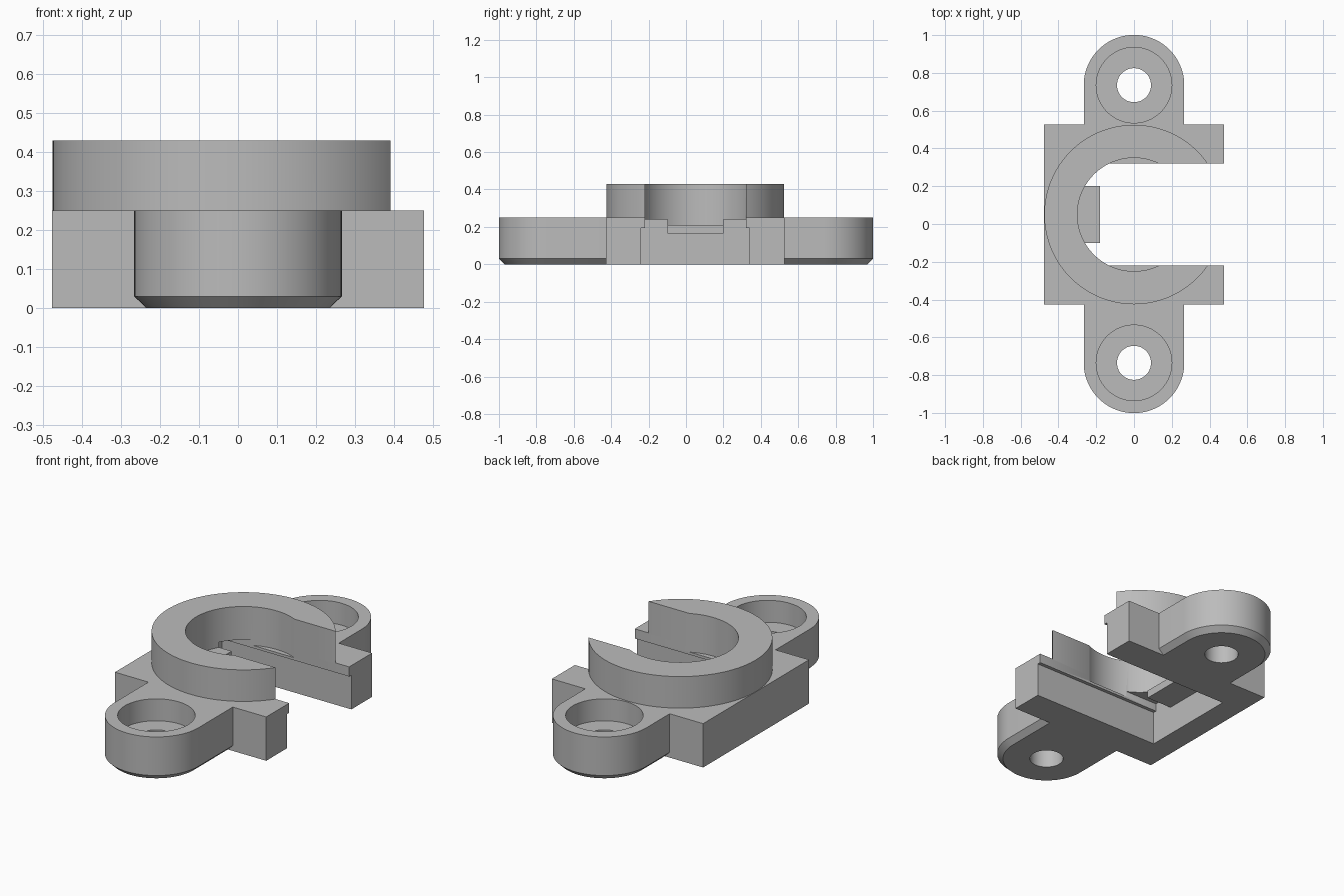
import bpy, bmesh, math

cube = bpy.data.objects.get("Cube")
if cube:
    bpy.data.objects.remove(cube, do_unlink=True)

RING_Y = 0.05      # centre line of ring and slot
LUG_Y = 0.735      # distance of the screw lugs from the middle
TOP = 0.25         # height of the base plate

grey = bpy.data.materials.new("plain_grey")
grey.use_nodes = True
grey.diffuse_color = (0.5, 0.5, 0.5, 1)
grey.node_tree.nodes["Principled BSDF"].inputs["Base Color"].default_value = (0.5, 0.5, 0.5, 1)


def loft(name, outlines):
    """Solid through stacked outlines, given as (z, points) from bottom to top."""
    bm = bmesh.new()
    rows = [[bm.verts.new((x, y, z)) for x, y in pts] for z, pts in outlines]
    n = len(rows[0])
    bm.faces.new(rows[0][::-1])
    bm.faces.new(rows[-1])
    for low, high in zip(rows, rows[1:]):
        for i in range(n):
            j = (i + 1) % n
            bm.faces.new((low[i], low[j], high[j], high[i]))
    bmesh.ops.recalc_face_normals(bm, faces=bm.faces)
    mesh = bpy.data.meshes.new(name)
    bm.to_mesh(mesh)
    bm.free()
    mesh.materials.append(grey)
    obj = bpy.data.objects.new(name, mesh)
    bpy.context.collection.objects.link(obj)
    return obj


def box(name, x0, x1, y0, y1, z0, z1):
    pts = [(x0, y0), (x1, y0), (x1, y1), (x0, y1)]
    return loft(name, [(z0, pts), (z1, pts)])


def cylinder(name, y, r, z0, z1, n=96):
    pts = [(r * math.cos(math.tau * i / n), y + r * math.sin(math.tau * i / n)) for i in range(n)]
    return loft(name, [(z0, pts), (z1, pts)])


def lug_outline(side, r, n=48):
    arc = [(r * math.cos(math.pi * i / n), LUG_Y + r * math.sin(math.pi * i / n)) for i in range(n + 1)]
    inner = 0.45 if side > 0 else 0.38
    pts = arc + [(-r, inner), (r, inner)]
    return [(x, side * y) for x, y in pts]


def combine(target, tool, operation):
    mod = target.modifiers.new(operation.lower(), 'BOOLEAN')
    mod.operation = operation
    mod.solver = 'EXACT'
    mod.object = tool
    bpy.context.view_layer.objects.active = target
    bpy.ops.object.modifier_apply(modifier=mod.name)
    bpy.data.objects.remove(tool, do_unlink=True)


# Base plate with raised ring
bracket = box("clamp_bracket", -0.477, 0.477, RING_Y - 0.477, RING_Y + 0.477, 0, TOP)
combine(bracket, cylinder("ring", RING_Y, 0.475, 0.2, 0.43, 128), 'UNION')

# Screw lugs with a chamfered underside, counterbore and through hole
for side in (1, -1):
    lug = loft("lug", [(0, lug_outline(side, 0.235)), (0.03, lug_outline(side, 0.266)),
                       (TOP, lug_outline(side, 0.266))])
    combine(bracket, lug, 'UNION')
    combine(bracket, cylinder("counterbore", side * LUG_Y, 0.2, 0.125, 0.5), 'DIFFERENCE')
    combine(bracket, cylinder("screw_hole", side * LUG_Y, 0.09, -0.1, 0.5), 'DIFFERENCE')

# Stepped pocket underneath, open towards the left side
combine(bracket, box("wide_slot", -0.34, 0.6, RING_Y - 0.29, RING_Y + 0.29, -0.1, 0.195), 'DIFFERENCE')
combine(bracket, box("narrow_slot", -0.34, 0.6, RING_Y - 0.27, RING_Y + 0.27, -0.2, 0.24), 'DIFFERENCE')

# Stop tab, then the bore and the mouth of the ring
combine(bracket, box("stop_tab", -0.36, -0.18, RING_Y - 0.15, RING_Y + 0.15, 0.165, 0.245), 'UNION')
combine(bracket, cylinder("bore", RING_Y, 0.30, 0.21, 0.6, 128), 'DIFFERENCE')
combine(bracket, box("mouth", 0, 0.6, RING_Y - 0.27, RING_Y + 0.27, 0.1, 0.7), 'DIFFERENCE')

# Smooth curved walls, keep the machined edges sharp
bpy.ops.object.select_all(action='DESELECT')
bracket.select_set(True)
bpy.context.view_layer.objects.active = bracket
bpy.ops.object.shade_smooth_by_angle(angle=math.radians(30))
